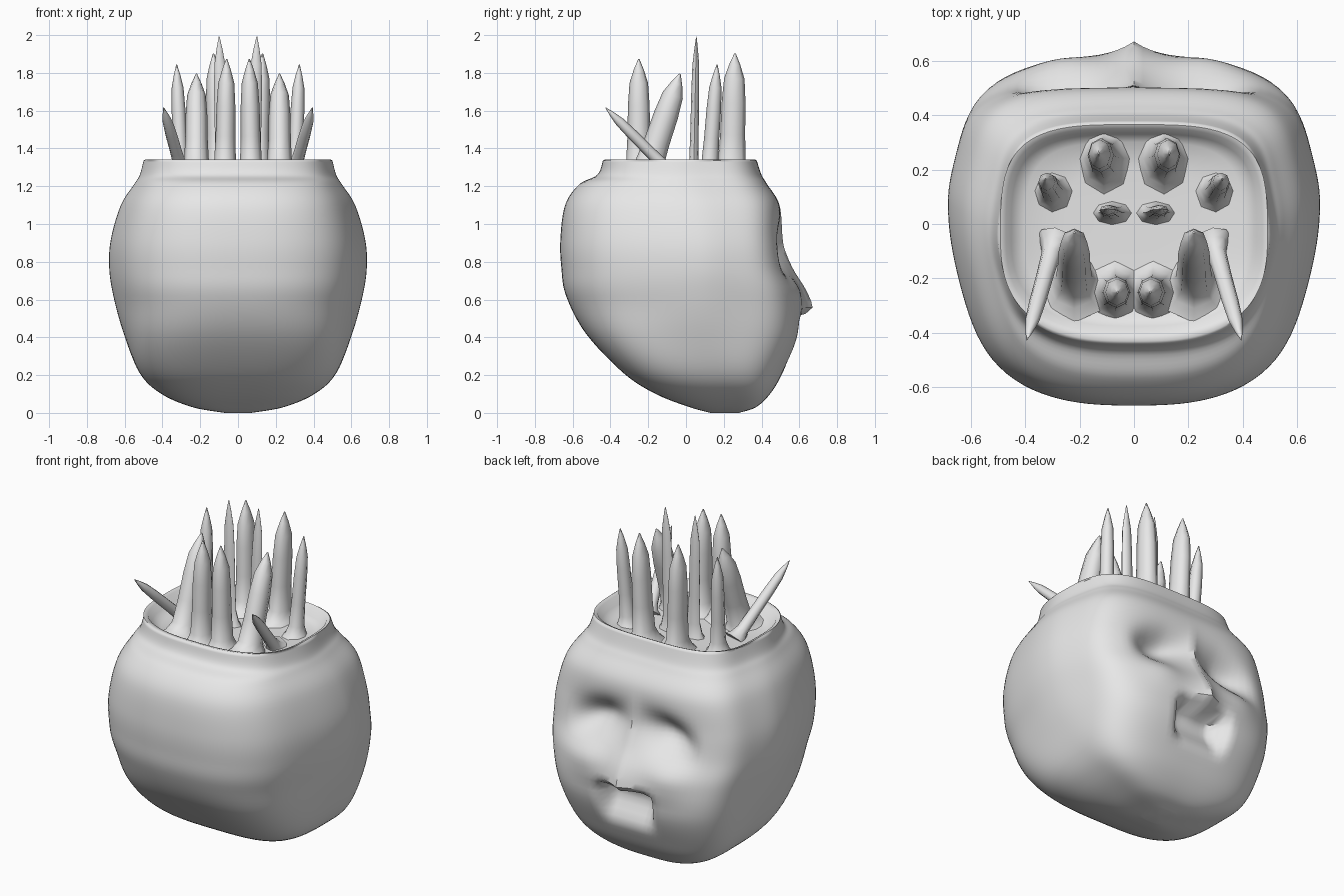
import bpy, bmesh, math
from mathutils import Vector

if "Cube" in bpy.data.objects:
    bpy.data.objects.remove(bpy.data.objects["Cube"])

grey = bpy.data.materials.new("plain grey")
grey.diffuse_color = (0.8, 0.8, 0.8, 1)
grey.use_nodes = True
grey.node_tree.nodes["Principled BSDF"].inputs["Base Color"].default_value = grey.diffuse_color
SIDES = 128


def finish(bm, name, angle):
    bmesh.ops.recalc_face_normals(bm, faces=bm.faces)
    me = bpy.data.meshes.new(name)
    bm.to_mesh(me)
    bm.free()
    me.materials.append(grey)
    ob = bpy.data.objects.new(name, me)
    bpy.context.collection.objects.link(ob)
    bpy.ops.object.select_all(action='DESELECT')
    bpy.context.view_layer.objects.active = ob
    ob.select_set(True)
    bpy.ops.object.shade_smooth_by_angle(angle=math.radians(angle))
    return ob


def loft(bm, rings):
    """Skin closed rings of points and cap both ends with a fan."""
    vs = [[bm.verts.new(p) for p in r] for r in rings]
    n = len(vs[0])
    for a, b in zip(vs, vs[1:]):
        for i in range(n):
            j = (i + 1) % n
            bm.faces.new((a[i], a[j], b[j], b[i]))
    for r in (vs[0], vs[-1]):
        c = bm.verts.new(sum((v.co for v in r), Vector()) / n)
        for i in range(n):
            bm.faces.new((r[i], r[(i + 1) % n], c))


def smooth_rows(rows, steps):
    """Catmull-Rom interpolation of profile rows."""
    out = []
    for k in range(len(rows) - 1):
        p = [rows[max(0, min(len(rows) - 1, k + d))] for d in (-1, 0, 1, 2)]
        for s in range(steps):
            t = s / steps
            out.append([0.5 * (2 * b + (c - a) * t + (2 * a - 5 * b + 4 * c - d) * t * t
                               + (3 * b - a - 3 * c + d) * t ** 3) for a, b, c, d in zip(*p)])
    out.append(list(rows[-1]))
    return out


def step(lo, hi, v):
    t = max(0.0, min(1.0, (v - lo) / (hi - lo)))
    return t * t * (3 - 2 * t)


def face_relief(x, z):
    """Eye sockets, cheeks, nose ridge and open mouth."""
    ax = abs(x)
    # wide sockets that slant down and outwards from the nose bridge
    zc = 0.87 - 0.2 * (ax - 0.15)
    d = -0.105 * min(1, ax / 0.19) * step(0.47, 0.24, ax) * math.exp(-((z - zc) / 0.10) ** 2)
    # cheeks
    d += 0.025 * math.exp(-((ax - 0.27) / 0.13) ** 2 - ((z - 0.65) / 0.10) ** 2)
    # nose flaring into the cheeks
    ridge = max(0.0, min(1.0, (0.88 - z) / 0.30)) if z > 0.58 else step(0.47, 0.54, z)
    d += 0.075 * ridge * math.exp(-ax / 0.11)
    # mouth: crisp under the nose, running out smoothly at the chin
    d -= 0.125 * step(0.205, 0.11, ax) * step(0.25, 0.44, z) * step(0.545, 0.48, z)
    return d


def section(z, a, front, back, yc, relief=True):
    """Rounded-square ring, squarer towards the back and the base."""
    pts = []
    low = step(0.6, 0.2, z)
    for i in range(SIDES):
        t = 2 * math.pi * i / SIDES
        c, s = math.cos(t), math.sin(t)
        n = 3.5 if s > 0 else 2.7 + 0.8 * low
        r = (abs(c) ** n + abs(s) ** n) ** (-1 / n)
        x, v = a * r * c, r * s
        if relief:
            x *= 1 - 0.036 * (1 - low) * math.sin(math.pi * abs(v)) ** 2
        y = yc + v * ((back - yc) if v > 0 else (yc - front))
        if relief and v > 0:
            y += face_relief(x, z) * step(0.4, 0.8, v)
        pts.append((x, y, z))
    return pts


# Head-shaped pot: z, half width, front y, back y, y of widest point
profile = [
    (0.00, 0.07, 0.13, 0.28, 0.21), (0.03, 0.24, 0.02, 0.37, 0.24),
    (0.10, 0.405, -0.16, 0.445, 0.24), (0.21, 0.52, -0.33, 0.51, 0.17),
    (0.42, 0.605, -0.53, 0.595, 0.10), (0.62, 0.66, -0.635, 0.585, 0.08),
    (0.77, 0.682, -0.66, 0.535, 0.08), (0.92, 0.673, -0.665, 0.512, 0.07),
    (1.10, 0.62, -0.64, 0.495, 0.04), (1.21, 0.55, -0.565, 0.43, 0.0),
    (1.26, 0.52, -0.47, 0.40, -0.03), (1.335, 0.50, -0.44, 0.375, -0.04),
]
rings = [section(*r) for r in smooth_rows(profile, 6)]
# Rim lip, inner wall and gently domed floor
for row in [(1.342, 0.49, -0.43, 0.365, -0.04), (1.335, 0.47, -0.40, 0.35, -0.04),
            (1.29, 0.45, -0.375, 0.33, -0.04), (1.265, 0.40, -0.34, 0.30, -0.04),
            (1.255, 0.25, -0.22, 0.20, -0.02), (1.255, 0.08, -0.08, 0.08, 0.0)]:
    rings.append(section(*row, relief=False))
bm = bmesh.new()
loft(bm, rings)
finish(bm, "head_pot", 50)

# Spikes, mirrored: base, tip, radius across x, radius across y
spikes = [
    ((0.08, 0.04, 1.24), (0.10, 0.055, 2.00), 0.036, 0.022),
    ((0.11, 0.24, 1.24), (0.13, 0.26, 1.91), 0.050, 0.066),
    ((0.07, -0.25, 1.24), (0.06, -0.25, 1.88), 0.052, 0.060),
    ((0.30, 0.12, 1.24), (0.325, 0.165, 1.85), 0.038, 0.040),
    ((0.22, -0.22, 1.24), (0.22, -0.03, 1.80), 0.060, 0.068),
    ((0.29, -0.06, 1.25), (0.395, -0.43, 1.62), 0.032, 0.030),
]
# position along the spike, share of the radius
taper = [(0, 2.2), (0.05, 1.55), (0.13, 1.12), (0.35, 1.0), (0.6, 0.96),
         (0.79, 0.82), (0.9, 0.45), (0.99, 0.06)]
for k, (base, tip, rx, ry) in enumerate(spikes):
    for side, label in ((1, "right"), (-1, "left")):
        b, e = Vector(base), Vector(tip)
        b.x *= side
        e.x *= side
        axis = (e - b).normalized()
        v = axis.cross(Vector((1, 0, 0))).normalized()
        u = v.cross(axis)
        rings = []
        for t, w in taper:
            c = b.lerp(e, t)
            rings.append([c + u * (rx * w * math.cos(q * math.pi / 4))
                          + v * (ry * w * math.sin(q * math.pi / 4)) for q in range(8)])
        bm = bmesh.new()
        loft(bm, rings)
        finish(bm, f"spike_{k + 1}_{label}", 60)
